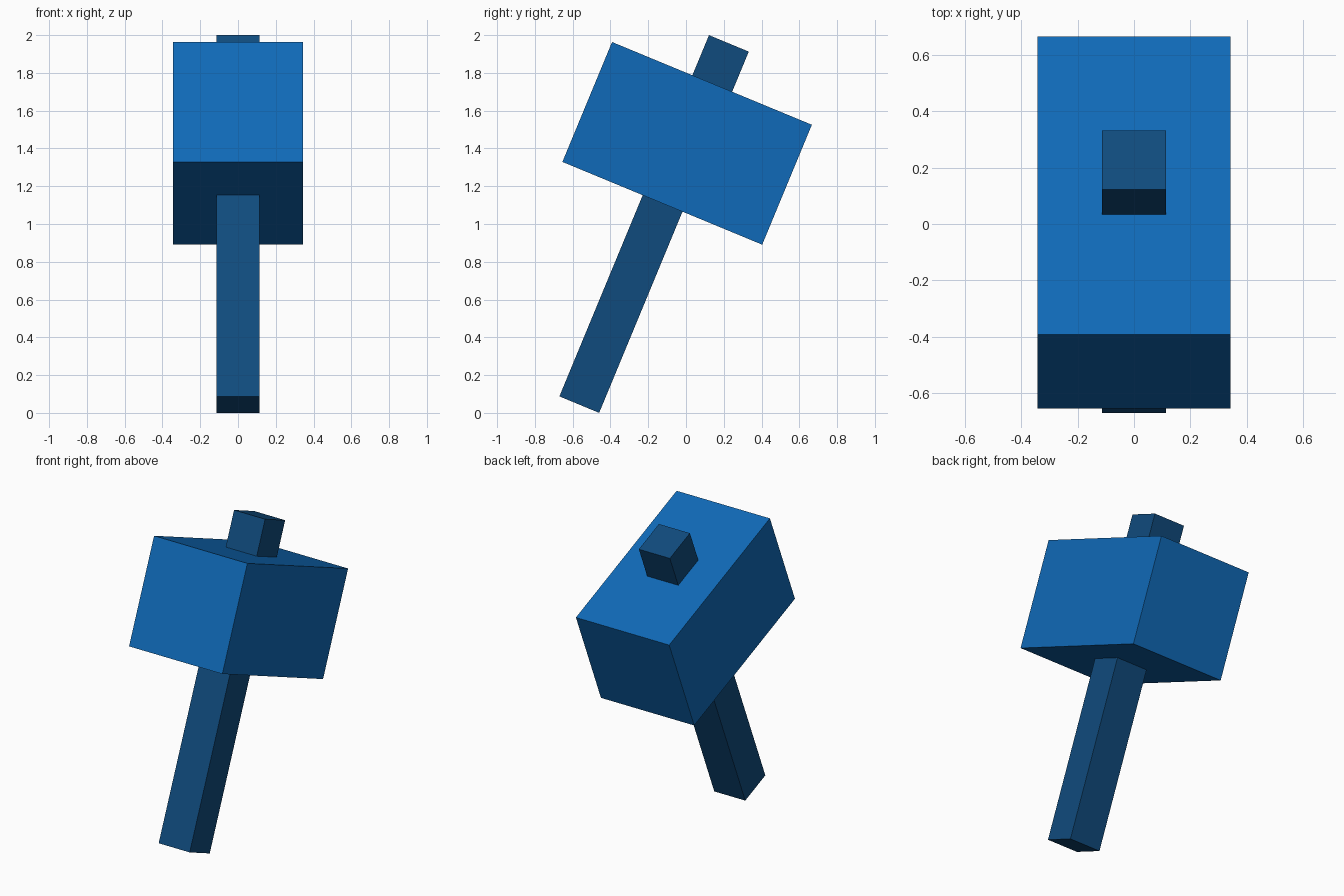
import bpy
import math

if "Cube" in bpy.data.objects:
    bpy.data.objects.remove(bpy.data.objects["Cube"])

TILT = math.radians(-22.5)


def material(name, rgb):
    mat = bpy.data.materials.new(name)
    mat.diffuse_color = (*rgb, 1.0)
    mat.use_nodes = True
    mat.node_tree.nodes["Principled BSDF"].inputs["Base Color"].default_value = mat.diffuse_color
    return mat


def tilted_box(name, size, centre, mat):
    bpy.ops.mesh.primitive_cube_add(size=1, location=centre, rotation=(TILT, 0, 0))
    box = bpy.context.object
    box.name = name
    box.scale = size
    box.data.materials.append(mat)
    return box


bright_blue = material("bright blue", (0.005, 0.144, 0.479))
dark_blue = material("dark blue", (0.005, 0.070, 0.205))

# Handle runs right through the head and pokes out of the top
tilted_box("handle", (0.228, 0.228, 2.07), (0, -0.169, 1.0), dark_blue)

# Block-shaped mallet head
tilted_box("mallet_head", (0.686, 1.145, 0.687), (0, 0.006, 1.427), bright_blue)
